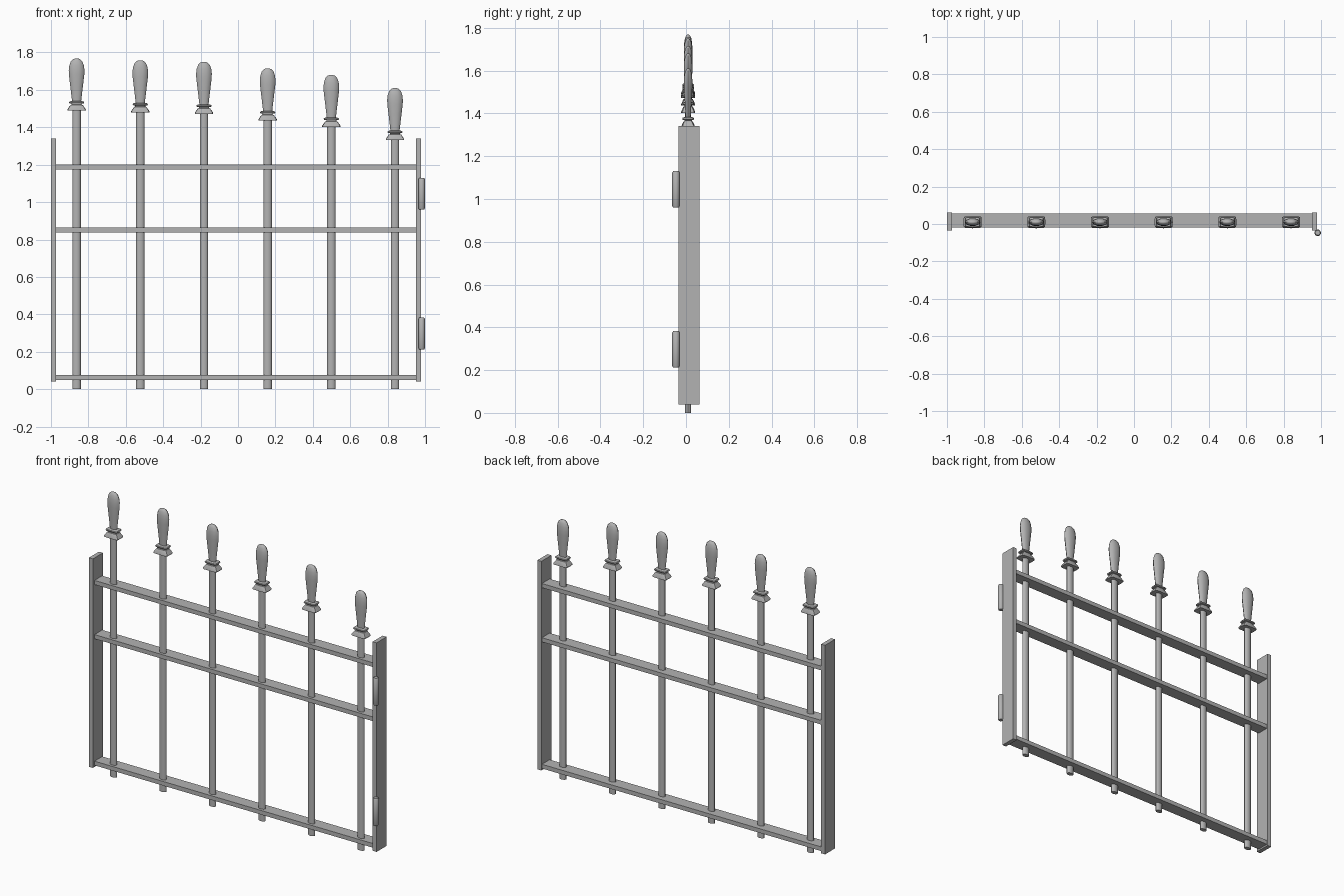
import bpy
import bmesh
from math import cos, sin, pi, radians, copysign

if "Cube" in bpy.data.objects:
    bpy.data.objects.remove(bpy.data.objects["Cube"], do_unlink=True)

# Painted iron
iron = bpy.data.materials.new("grey_iron")
iron.use_nodes = True
GREY = (0.45, 0.45, 0.45, 1)
iron.diffuse_color = GREY
iron.node_tree.nodes["Principled BSDF"].inputs["Base Color"].default_value = GREY

BAR_Y = 0.01


def finish(name, bm, smooth=None):
    mesh = bpy.data.meshes.new(name)
    bmesh.ops.recalc_face_normals(bm, faces=bm.faces)
    bm.to_mesh(mesh)
    bm.free()
    mesh.materials.append(iron)
    obj = bpy.data.objects.new(name, mesh)
    bpy.context.collection.objects.link(obj)
    if smooth:
        bpy.ops.object.select_all(action='DESELECT')
        obj.select_set(True)
        bpy.context.view_layer.objects.active = obj
        bpy.ops.object.shade_smooth_by_angle(angle=radians(smooth))
    return obj


def box(name, x, y, z):
    """Box from (min, max) pairs."""
    bm = bmesh.new()
    bmesh.ops.create_cube(bm, size=1)
    for v in bm.verts:
        v.co = [(lo + hi) / 2 + c * (hi - lo) for c, (lo, hi) in zip(v.co, (x, y, z))]
    return finish(name, bm)


def loft(name, centre, profile, sides=12, flat=1.0, power=1.0, turn=0.0, smooth=40):
    """Stack of rings (half width, height); a low power squares the section."""
    bm = bmesh.new()
    rings = []
    for r, z in profile:
        ring = []
        for i in range(sides):
            a = 2 * pi * (i + turn) / sides
            u, w = (copysign(abs(t) ** power, t) for t in (cos(a), sin(a)))
            ring.append(bm.verts.new((centre[0] + r * u, centre[1] + r * flat * w, centre[2] + z)))
        rings.append(ring)
    for low, high in zip(rings, rings[1:]):
        for i in range(sides):
            j = (i + 1) % sides
            bm.faces.new((low[i], low[j], high[j], high[i]))
    bm.faces.new(rings[0])
    bm.faces.new(rings[-1])
    return finish(name, bm, smooth)


# End posts
box("right_post", (-1.0, -0.973), (-0.036, 0.062), (0.04, 1.34))
box("left_post", (0.952, 0.979), (-0.036, 0.062), (0.04, 1.34))

# Horizontal rails
for name, z in (("bottom_rail", 0.063), ("middle_rail", 0.85), ("top_rail", 1.187)):
    box(name, (-0.975, 0.954), (-0.02, 0.056), (z - 0.013, z + 0.013))

# Upright bars with spear finials, stepping down towards the hinges
COLLAR = [(0.049, 0), (0.049, 0.006), (0.033, 0.029), (0.027, 0.031), (0.027, 0.036),
          (0.038, 0.038), (0.041, 0.043), (0.038, 0.048), (0.026, 0.051)]
SPEAR = [(0.024, 0.045), (0.026, 0.065), (0.035, 0.14), (0.041, 0.19), (0.042, 0.215),
         (0.039, 0.24), (0.031, 0.262), (0.019, 0.274), (0.008, 0.278)]
for i, base in enumerate((1.49, 1.48, 1.472, 1.437, 1.402, 1.332)):
    x = -0.863 + 0.3405 * i
    n = str(i + 1)
    loft("bar_" + n, (x, BAR_Y, 0), [(0.0225, 0), (0.0225, base + 0.01)], flat=0.64)
    loft("collar_" + n, (x, BAR_Y, base), COLLAR, sides=12, flat=0.67, power=0.3, smooth=30)
    loft("finial_" + n, (x, BAR_Y, base), SPEAR, sides=10, flat=0.5)

# Hinge barrels on the left post
for name, z in (("lower_hinge", 0.212), ("upper_hinge", 0.96)):
    loft(name, (0.982, -0.047, z),
         [(0.013, 0), (0.0175, 0.007), (0.0175, 0.163), (0.013, 0.17)], sides=16)
